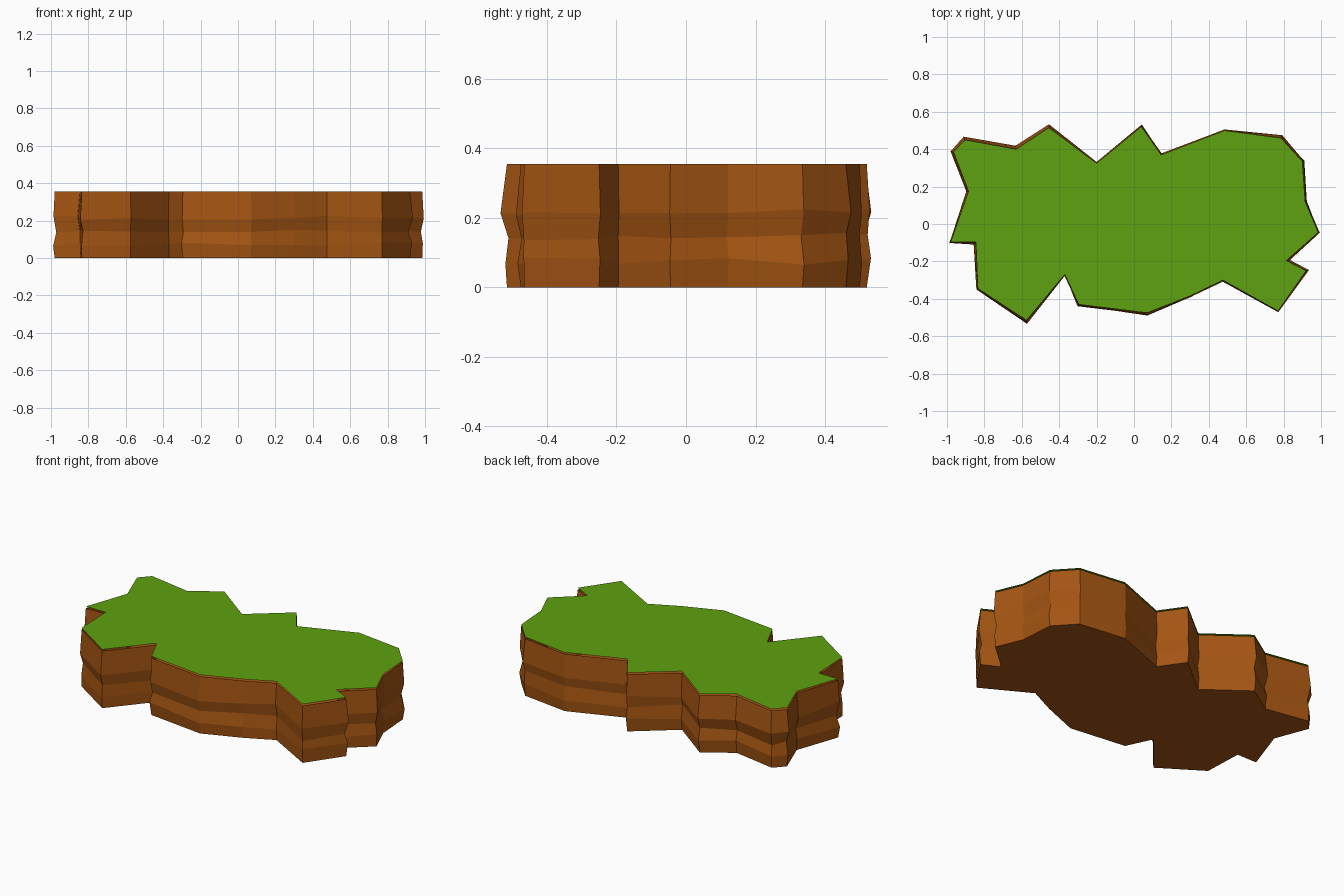
import bpy, bmesh, random
from mathutils import Vector

if "Cube" in bpy.data.objects:
    bpy.data.objects.remove(bpy.data.objects["Cube"])

random.seed(4)

# Plan outline of the island rim, counter-clockwise from front left
OUTLINE = [Vector(p) for p in [
    (-.835, -.345), (-.575, -.515), (-.37, -.27), (-.295, -.43), (.07, -.475),
    (.30, -.385), (.475, -.30), (.77, -.465), (.92, -.25), (.815, -.195),
    (.985, -.045), (.915, .12), (.9, .335), (.785, .46), (.485, .50),
    (.145, .37), (.04, .52), (-.20, .325), (-.455, .515), (-.63, .40),
    (-.905, .45), (-.965, .385), (-.885, .175), (-.98, -.097), (-.845, -.097)]]
RIM_Z, TOP_Z = 0.355, 0.365
N = len(OUTLINE)


def material(name, colour):
    m = bpy.data.materials.new(name)
    m.diffuse_color = (*colour, 1)
    m.use_nodes = True
    m.node_tree.nodes["Principled BSDF"].inputs["Base Color"].default_value = m.diffuse_color
    return m


def outward(i):
    """Averaged outward direction at an outline corner."""
    a, b, c = OUTLINE[i - 1], OUTLINE[i], OUTLINE[(i + 1) % N]
    e = (b - a).normalized() + (c - b).normalized()
    return Vector((e.y, -e.x)).normalized()


def finish(bm, name, mat):
    bmesh.ops.recalc_face_normals(bm, faces=bm.faces)
    me = bpy.data.meshes.new(name)
    bm.to_mesh(me)
    bm.free()
    me.materials.append(mat)
    ob = bpy.data.objects.new(name, me)
    bpy.context.collection.objects.link(ob)
    return ob


brown = material("earth brown", (0.37, 0.09, 0.006))
green = material("grass green", (0.11, 0.36, 0.005))

# Rock cliff: stacked rings, bulging in and out with a little irregularity
bm = bmesh.new()
rings = []
for z, push in [(0, 0), (.075, .006), (.145, -.004), (.215, .012), (RIM_Z, 0)]:
    ring = []
    for i, p in enumerate(OUTLINE):
        q, h = p.copy(), z
        if 0 < z < RIM_Z:
            q += outward(i) * (push + random.uniform(-.007, .007))
            h += random.uniform(-.012, .012)
            q.x = max(-1, min(1, q.x))
        ring.append(bm.verts.new((q.x, q.y, h)))
    rings.append(ring)
for lo, hi in zip(rings, rings[1:]):
    for i in range(N):
        j = (i + 1) % N
        bm.faces.new((lo[i], lo[j], hi[j], hi[i]))
bm.faces.new(rings[0][::-1])
finish(bm, "rock_cliff", brown)

# Grass cap: rim outline with a shallow bevel up to the flat top
bm = bmesh.new()
cap = bm.faces.new([bm.verts.new((p.x, p.y, RIM_Z)) for p in OUTLINE])
bmesh.ops.inset_region(bm, faces=[cap], thickness=0.028, use_even_offset=True)
for v in cap.verts:
    v.co.z = TOP_Z
finish(bm, "grass_top", green)
